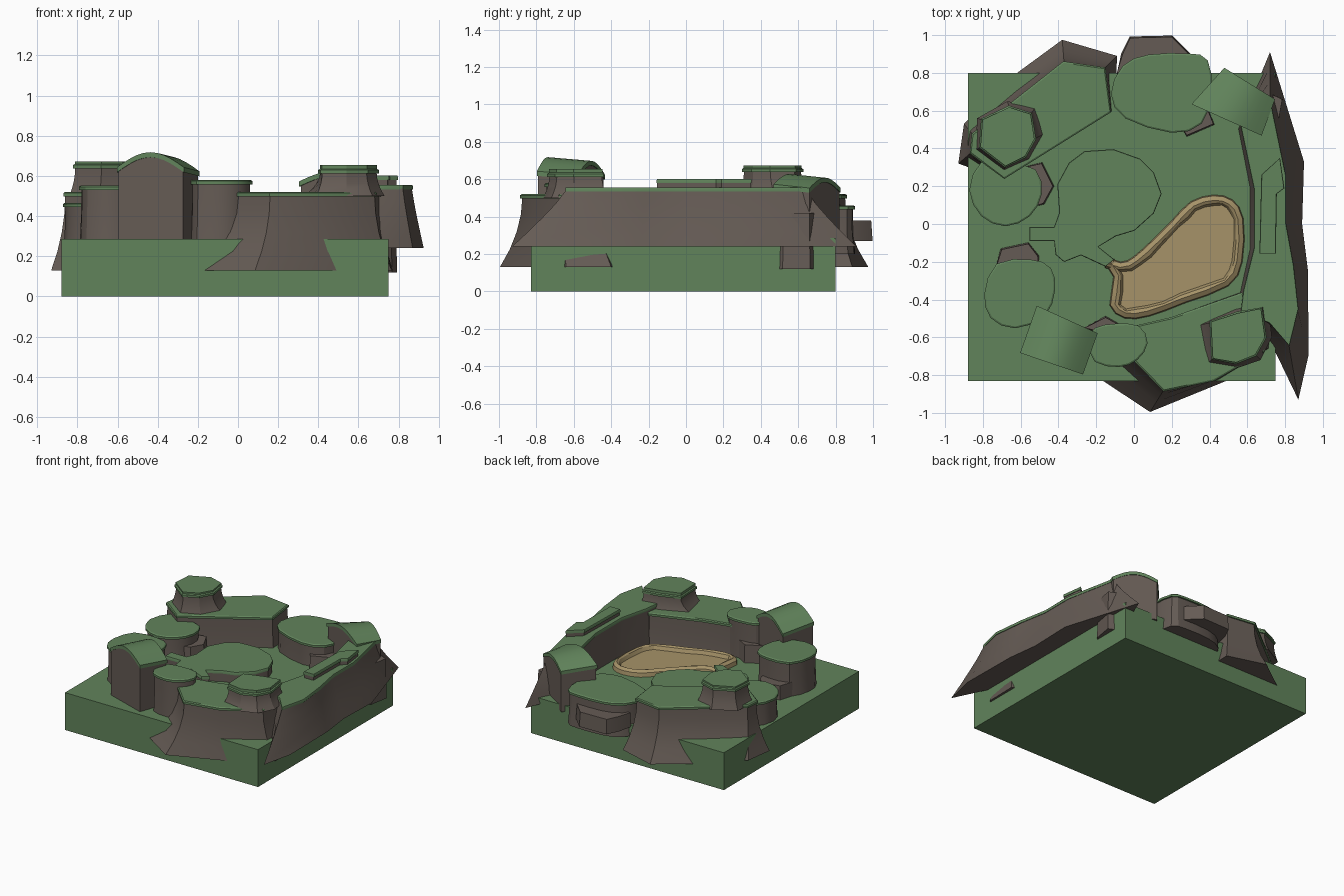
import bpy, bmesh, math, random
from mathutils import Vector

random.seed(4)


def material(name, rgb):
    m = bpy.data.materials.new(name)
    m.diffuse_color = (*rgb, 1)
    return m


GRASS = material("grass", (0.12, 0.23, 0.105))
ROCK = material("rock", (0.13, 0.105, 0.09))
SAND = material("sand", (0.38, 0.29, 0.14))


def offset(pts, d):
    """Grow (d > 0) a counter-clockwise outline along its corner normals."""
    out = []
    for i, p in enumerate(pts):
        a, b = Vector(pts[i - 1]), Vector(pts[(i + 1) % len(pts)])
        t = (b - a).normalized()
        out.append((p[0] + t.y * d, p[1] - t.x * d))
    return out


def rounded(pts, n=3):
    """Catmull-Rom rounding of a closed outline."""
    out, k = [], len(pts)
    for i in range(k):
        a, b, c, d = (Vector(pts[(i + j) % k]) for j in (-1, 0, 1, 2))
        for s in range(n):
            t = s / n
            out.append(tuple(0.5 * (2 * b + (c - a) * t + (2 * a - 5 * b + 4 * c - d) * t * t
                                    + (3 * b - a - 3 * c + d) * t ** 3)))
    return out


def loft(name, rings, mat, bulge=0):
    """Closed solid through rings (outline, z), lowest first."""
    bm = bmesh.new()
    vs = [[bm.verts.new((x, y, z)) for x, y in pts] for pts, z in rings]
    for lo, hi in zip(vs, vs[1:]):
        for i in range(len(lo)):
            j = (i + 1) % len(lo)
            bm.faces.new((lo[i], lo[j], hi[j], hi[i]))
    bm.faces.new(vs[0][::-1])
    top = bm.faces.new(vs[-1])
    if bulge:
        inner = bmesh.ops.inset_region(bm, faces=[top], thickness=0.06)
        for v in top.verts:
            v.co.z += bulge
    bmesh.ops.recalc_face_normals(bm, faces=bm.faces)
    me = bpy.data.meshes.new(name)
    bm.to_mesh(me)
    bm.free()
    me.materials.append(mat)
    ob = bpy.data.objects.new(name, me)
    bpy.context.collection.objects.link(ob)
    return ob


def mesa(name, top, z, bottom, zb, power=2.0, bulge=0, lip=0.012):
    """Rock flaring from bottom to top outline, with an overhanging turf cap."""
    rings = []
    for i in range(5):
        t = i / 4
        w = (1 - t) ** power
        rings.append(([(a[0] + (b[0] - a[0]) * w, a[1] + (b[1] - a[1]) * w)
                       for a, b in zip(top, bottom)], zb + (z - 0.012 - zb) * t))
    loft(name + "_rock", rings, ROCK)
    turf = offset(top, lip)
    loft(name + "_turf", [(turf, z - 0.022), (turf, z - 0.006), (offset(top, 0.003), z)],
         GRASS, bulge)


def stump(name, pts, z, zb=0.2):
    top = rounded(pts, 2)
    mesa(name, top, z, offset(top, 0.012), zb)


def ledge(name, pts, z, zb=0.27):
    loft(name, [(offset(pts, 0.008), zb), (pts, z)], ROCK)


def hump(name, a, b, c, d, z, rise, zb):
    """Block on quad a,b,c,d arched along a->b, with turf over the arch."""
    a, b, c, d = map(Vector, (a, b, c, d))
    n = 10
    for part, mat, grow, up, low in (("rock", ROCK, 0, 0, None), ("turf", GRASS, 0.02, 0.015, 0.025)):
        bm = bmesh.new()
        rows = []
        for i in range(n + 1):
            t = i / n
            s = t + grow * (2 * t - 1)
            p, q = a.lerp(b, s), d.lerp(c, s)
            p, q = p + (p - q) * grow, q + (q - p) * grow
            h = z + rise * math.sin(math.pi * t) + up - 0.012
            base = zb if low is None else h - low
            rows.append([bm.verts.new((*xy, zz)) for xy, zz in
                         ((p, base), (p, h), (q, h - 0.02), (q, base - (0.02 if low else 0)))])
        for r, s in zip(rows, rows[1:]):
            for k in range(4):
                m = (k + 1) % 4
                bm.faces.new((r[k], r[m], s[m], s[k]))
        bm.faces.new(rows[0])
        bm.faces.new(rows[-1])
        bmesh.ops.recalc_face_normals(bm, faces=bm.faces)
        me = bpy.data.meshes.new(name + "_" + part)
        bm.to_mesh(me)
        bm.free()
        me.materials.append(mat)
        bpy.context.collection.objects.link(bpy.data.objects.new(me.name, me))


# ground block
block = [(-0.88, -0.83), (0.75, -0.83), (0.75, 0.80), (-0.88, 0.80)]
loft("ground_block", [(block, 0), (block, 0.285)], GRASS)

# large flared mesas, each with a smaller knoll on top
mesa("back_left_mesa",
     [(-0.13, 0.60), (-0.16, 0.82), (-0.37, 0.85), (-0.61, 0.66), (-0.85, 0.47), (-0.86, 0.38), (-0.69, 0.25)], 0.52,
     [(-0.10, 0.59), (-0.09, 0.89), (-0.38, 0.975), (-0.66, 0.77), (-0.90, 0.53), (-0.93, 0.32), (-0.68, 0.23)], 0.13)
mesa("back_left_knoll",
     [(-0.80, 0.55), (-0.81, 0.41), (-0.68, 0.31), (-0.58, 0.36), (-0.53, 0.45), (-0.55, 0.58), (-0.66, 0.615)], 0.66,
     [(-0.83, 0.56), (-0.84, 0.39), (-0.69, 0.28), (-0.55, 0.34), (-0.47, 0.48), (-0.52, 0.62), (-0.67, 0.65)], 0.50,
     bulge=0.012)
mesa("front_mesa",
     [(0.0, -0.55), (0.0, -0.71), (0.16, -0.875), (0.42, -0.82), (0.68, -0.67), (0.71, -0.48), (0.57, -0.375), (0.2, -0.505)], 0.52,
     [(-0.03, -0.53), (-0.165, -0.83), (0.085, -0.995), (0.49, -0.83), (0.765, -0.64), (0.77, -0.40), (0.57, -0.335), (0.2, -0.475)], 0.13)
mesa("front_right_knoll",
     [(0.41, -0.52), (0.42, -0.71), (0.54, -0.73), (0.64, -0.69), (0.69, -0.60), (0.67, -0.45), (0.55, -0.475)], 0.635,
     [(0.33, -0.54), (0.39, -0.74), (0.54, -0.765), (0.67, -0.72), (0.73, -0.60), (0.71, -0.42), (0.54, -0.44)], 0.50,
     bulge=0.02)

# long ridge on the right, and the slab lying on it
mesa("right_ridge",
     [(0.57, 0.52), (0.64, 0.19), (0.64, -0.13), (0.585, -0.35), (0.57, -0.46), (0.72, -0.52),
      (0.82, -0.64), (0.865, -0.45), (0.84, -0.22), (0.80, 0.0), (0.80, 0.25), (0.72, 0.64)], 0.555,
     [(0.55, 0.50), (0.61, 0.19), (0.61, -0.13), (0.56, -0.36), (0.55, -0.46), (0.74, -0.66),
      (0.87, -0.93), (0.925, -0.69), (0.92, -0.24), (0.89, 0.0), (0.90, 0.33), (0.72, 0.91)], 0.24, power=1.15, lip=0.006)
slab = [(0.67, -0.155), (0.745, -0.155), (0.75, 0.16), (0.79, 0.19), (0.77, 0.345), (0.68, 0.26)]
mesa("ridge_slab", slab, 0.602, slab, 0.53, lip=0.006)

# rounded stumps
stump("back_stump", [(-0.11, 0.69), (-0.04, 0.57), (0.2, 0.495), (0.35, 0.54), (0.40, 0.70),
                     (0.38, 0.86), (0.29, 0.89), (0.08, 0.885), (-0.05, 0.83)], 0.46)
ledge("back_stump_outer_ledge", [(-0.09, 0.8), (0.34, 0.8), (0.29, 0.9), (0.2, 0.99), (-0.02, 0.985), (-0.06, 0.9)], 0.38)
ledge("back_stump_inner_ledge", [(0.24, 0.53), (0.28, 0.47), (0.42, 0.53), (0.38, 0.63)], 0.38)
stump("left_stump", [(-0.86, 0.18), (-0.80, 0.05), (-0.68, 0.0), (-0.56, 0.05), (-0.50, 0.16),
                     (-0.53, 0.28), (-0.67, 0.31), (-0.80, 0.32)], 0.466)
ledge("left_stump_ledge", [(-0.54, 0.09), (-0.48, 0.11), (-0.43, 0.20), (-0.49, 0.32), (-0.58, 0.3)], 0.38)
stump("front_left_stump", [(-0.78, -0.37), (-0.75, -0.49), (-0.63, -0.54), (-0.48, -0.48), (-0.43, -0.35),
                           (-0.45, -0.24), (-0.55, -0.20), (-0.72, -0.22)], 0.552)
ledge("front_left_stump_ledge", [(-0.74, -0.26), (-0.5, -0.26), (-0.51, -0.17), (-0.56, -0.105), (-0.70, -0.135)], 0.39)
stump("front_stump", [(-0.23, -0.62), (-0.2, -0.72), (-0.08, -0.745), (0.01, -0.71), (0.06, -0.63),
                      (0.02, -0.55), (-0.1, -0.54), (-0.2, -0.56)], 0.58)
ledge("front_stump_ledge", [(-0.26, -0.55), (-0.14, -0.58), (-0.05, -0.55), (-0.15, -0.495)], 0.42)

# arched blocks
hump("front_left_arch", (-0.595, -0.68), (-0.275, -0.79), (-0.2, -0.58), (-0.51, -0.44), 0.64, 0.075, 0.2)
hump("back_right_arch", (0.67, 0.475), (0.315, 0.635), (0.48, 0.82), (0.74, 0.66), 0.57, 0.055, 0.24)
ledge("back_right_root", [(0.62, 0.56), (0.70, 0.46), (0.76, 0.52), (0.785, 0.66), (0.7, 0.7)], 0.42, 0.12)

# low lawn in the middle with two short ramps
lawn = [(-0.11, 0.39), (-0.26, 0.38), (-0.34, 0.32), (-0.40, 0.21), (-0.39, 0.06), (-0.42, -0.02),
        (-0.55, -0.02), (-0.55, -0.085), (-0.42, -0.085), (-0.41, -0.16), (-0.37, -0.195), (-0.28, -0.16),
        (-0.15, -0.22), (-0.11, -0.19), (-0.195, -0.12), (-0.10, -0.06), (0.0, -0.03), (0.10, 0.06),
        (0.14, 0.16), (0.10, 0.27), (0.03, 0.34)]
mesa("centre_lawn", lawn, 0.37, lawn, 0.27, lip=0.006)

# sand pit: uneven rim around a flat floor
rim = rounded([(-0.18, -0.17), (-0.11, -0.28), (-0.13, -0.43), (-0.05, -0.50), (0.08, -0.49), (0.27, -0.42),
               (0.5, -0.33), (0.575, -0.2), (0.58, 0.03), (0.52, 0.13), (0.42, 0.155), (0.3, 0.12),
               (0.2, 0.02), (0.1, -0.08), (0.0, -0.17), (-0.07, -0.20)], 2)
inner = [(x + random.uniform(-0.006, 0.006), y + random.uniform(-0.006, 0.006)) for x, y in offset(rim, -0.045)]
loft("sand_pit", [(rim, 0.28), (offset(rim, -0.006), 0.315), (offset(rim, -0.03), 0.33),
                  (inner, 0.322), (offset(inner, -0.012), 0.296)], SAND)

# smooth curved walls, keep rims sharp
for ob in bpy.data.objects:
    ob.select_set(True)
    bpy.context.view_layer.objects.active = ob
bpy.ops.object.shade_smooth_by_angle(angle=math.radians(28))
